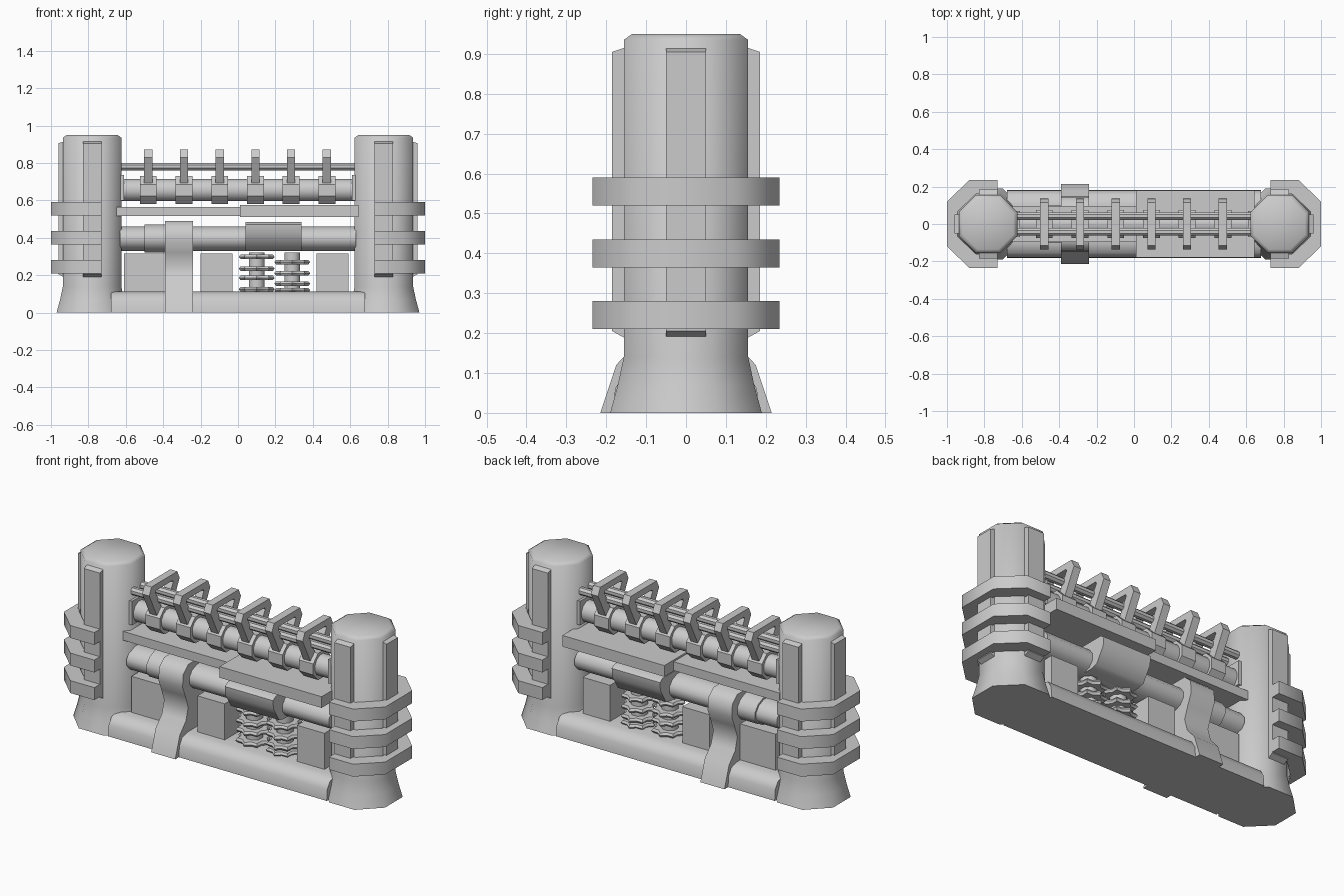
import bpy, bmesh, math

if "Cube" in bpy.data.objects:
    bpy.data.objects.remove(bpy.data.objects["Cube"])


def finish(name, bm, smooth=None):
    bmesh.ops.recalc_face_normals(bm, faces=bm.faces)
    me = bpy.data.meshes.new(name)
    bm.to_mesh(me)
    bm.free()
    ob = bpy.data.objects.new(name, me)
    bpy.context.collection.objects.link(ob)
    if smooth:
        bpy.ops.object.select_all(action='DESELECT')
        ob.select_set(True)
        bpy.context.view_layer.objects.active = ob
        bpy.ops.object.shade_smooth_by_angle(angle=math.radians(smooth))
    return ob


def loft(name, rings, caps=(True, True), smooth=None):
    """Skin a list of closed rings of points."""
    bm = bmesh.new()
    vs = [[bm.verts.new(p) for p in r] for r in rings]
    n = len(vs[0])
    for a, b in zip(vs, vs[1:]):
        for i in range(n):
            bm.faces.new((a[i], a[(i + 1) % n], b[(i + 1) % n], b[i]))
    if caps[0]:
        bm.faces.new(vs[0])
    if caps[1]:
        bm.faces.new(vs[-1])
    bmesh.ops.remove_doubles(bm, verts=bm.verts, dist=1e-5)
    return finish(name, bm, smooth)


def prism(name, prof, a, b, place=lambda p, q, t: (t, p, q), smooth=None):
    """Extrude a 2D profile from a to b; by default a y-z profile along x."""
    return loft(name, [[place(p, q, t) for p, q in prof] for t in (a, b)], smooth=smooth)


def box(name, x0, x1, y0, y1, z0, z1):
    return prism(name, [(y0, z0), (y1, z0), (y1, z1), (y0, z1)], x0, x1)


def rod(name, x0, x1, y, z, ry, rz, n=12):
    prof = [(y + ry * math.cos(2 * math.pi * (i + .5) / n) / math.cos(math.pi / n),
             z + rz * math.sin(2 * math.pi * (i + .5) / n) / math.cos(math.pi / n)) for i in range(n)]
    return prism(name, prof, x0, x1, smooth=40)


def sym(half):
    """Mirror a half profile across y = 0."""
    return half + [(-y, z) for y, z in reversed(half)]


def octagon(cx, r, z):
    k = r / math.cos(math.pi / 8)
    return [(cx + k * math.cos(math.pi / 4 * (i + .5)), k * math.sin(math.pi / 4 * (i + .5)), z)
            for i in range(8)]


# Corner pillars with flared feet, raised strips and three open bands
C = 0.78
for s, side in ((-1, "left"), (1, "right")):
    levels = [(0, .19), (.07, .171), (.14, .156), (.935, .156), (.95, .135)]
    loft(f"{side}_pillar", [octagon(s * C, r, z) for z, r in levels], smooth=60)
    strip = [(.14, .18), (.185, .205), (.185, .905), (.14, .92)]
    prism(f"{side}_outer_strip", strip, -.05, .05, lambda r, z, t: (s * (C + r - .005), t, z))
    for f, fn in ((-1, "front"), (1, "back")):
        prism(f"{side}_{fn}_strip", strip, -.05, .05, lambda r, z, t: (s * C + t, f * r, z))
    outer = [(.73, .235), (.88, .235), (1.0, .12)]
    inner = [(.945, .065), (.845, .16), (.73, .16)]
    half = outer + [(x, -y) for x, y in reversed(outer)]
    band = half + [(x, -y) for x, y in reversed(inner)] + inner
    for i, z in enumerate((.21, .365, .52)):
        prism(f"{side}_band_{i}", band, z, z + .07, lambda x, y, t: (s * x, y, t), 50)

# Base beam
prism("base_beam", sym([(.183, 0), (.178, .06), (.155, .098), (.105, .112)]), -.68, .68, smooth=60)

# Blocks standing on the beam
for i, (a, b) in enumerate(((-.61, -.39), (-.2, -.03), (.42, .59))):
    box(f"block_{i}", a, b, -.075, .075, .1, .315)

# Lower pipe with sleeve, wide housing and wrapped bracket
rod("lower_pipe", -.63, .63, 0, .395, .09, .066)
rod("pipe_sleeve", -.5, -.36, 0, .397, .1, .075)
prism("pipe_housing", sym([(.08, .33), (.12, .34), (.17, .42), (.175, .47), (.15, .485)]),
      .04, .34, smooth=50)
prism("pipe_bracket", sym([(.215, 0), (.175, .12), (.12, .18), (.10, .25), (.125, .32),
                           (.15, .38), (.145, .45), (.10, .49)]), -.39, -.24, smooth=50)

# Ribbed insulator stacks with thin lobed discs
for k, (cx, zs) in enumerate(((.1, (.125, .185, .235, .298)), (.29, (.12, .155, .21, .27)))):
    loft(f"stack_core_{k}", [octagon(cx, .042, z) for z in (.1, .32)], smooth=50)
    for j, z in enumerate(zs):
        rings = []
        for h, grow in ((-.012, .9), (0, 1), (.012, .9)):
            rings.append([(cx + grow * (.096, .075)[i % 2] * math.cos(math.pi * i / 8),
                           grow * (.096, .075)[i % 2] * math.sin(math.pi * i / 8),
                           z + h) for i in range(16)])
        loft(f"stack_disc_{k}_{j}", rings, smooth=40)

# Shelf plates: narrow left, wide right
box("narrow_shelf", -.65, .01, -.095, .095, .515, .565)
box("wide_shelf", .01, .645, -.178, .178, .512, .575)

# Upper pipe, end plates and twin rods
rod("upper_pipe", -.65, .65, 0, .655, .058, .058)
for s in (-1, 1):
    box("pipe_end_plate", s * .65, s * .61, -.07, .07, .6, .735)
    rod("upper_rod", -.66, .66, s * .042, .78, .02, .02, 8)

# Triangular hanger frames with collars on the upper pipe
tri_out = [(-.035, .63), (.035, .63), (.135, .83), (.115, .873), (-.115, .873), (-.135, .83)]
tri_in = [(-.01, .70), (.01, .70), (.078, .828), (.072, .838), (-.072, .838), (-.078, .828)]
for i in range(6):
    x = -.48 + .191 * i
    a, b = x - .022, x + .022
    ring = lambda pts, t: [(t, y, z) for y, z in pts]
    loft(f"hanger_{i}", [ring(tri_out, a), ring(tri_out, b), ring(tri_in, b),
                         ring(tri_in, a), ring(tri_out, a)], (False, False))
    rod(f"collar_{i}", x - .045, x + .045, 0, .655, .074, .074, 8)
